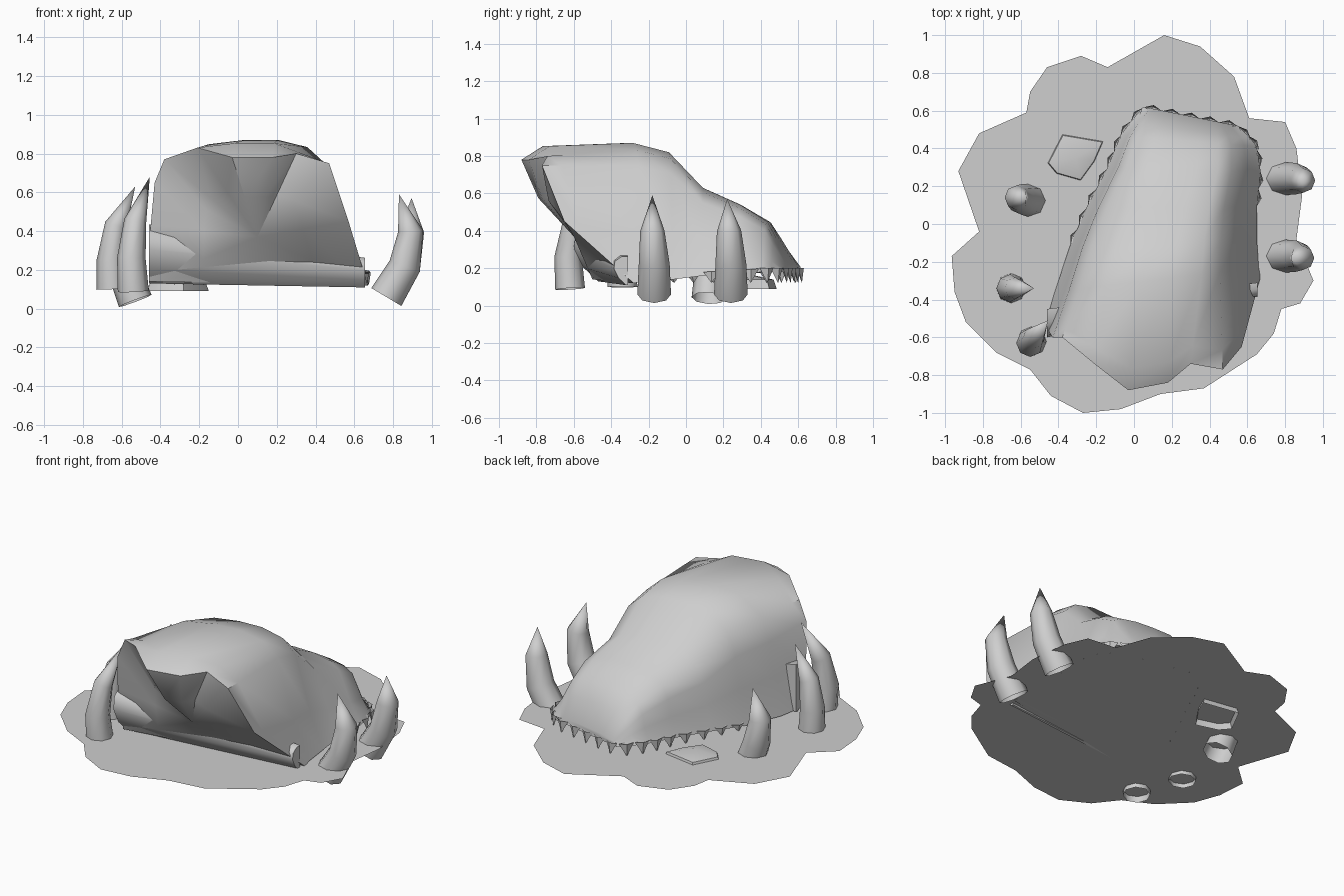
import bpy
import bmesh
import math
from mathutils import Vector

cube = bpy.data.objects.get("Cube")
if cube:
    bpy.data.objects.remove(cube, do_unlink=True)

bone = bpy.data.materials.new("plain_grey")
bone.use_nodes = True
bone.diffuse_color = (0.62, 0.62, 0.62, 1)
bone.node_tree.nodes["Principled BSDF"].inputs["Base Color"].default_value = bone.diffuse_color

GROUND = 0.125


def finish(name, bm, angle=None, recalc=True):
    """Turn a bmesh into a named object, smooth below the given angle."""
    if recalc:
        bmesh.ops.recalc_face_normals(bm, faces=bm.faces[:])
    mesh = bpy.data.meshes.new(name)
    bm.to_mesh(mesh)
    bm.free()
    mesh.materials.append(bone)
    obj = bpy.data.objects.new(name, mesh)
    bpy.context.collection.objects.link(obj)
    if angle:
        bpy.ops.object.select_all(action="DESELECT")
        obj.select_set(True)
        bpy.context.view_layer.objects.active = obj
        bpy.ops.object.shade_smooth_by_angle(angle=math.radians(angle))


def loft(bm, rows):
    """Bridge closed rows of points that all have the same length."""
    rings = [[bm.verts.new(p) for p in row] for row in rows]
    for low, high in zip(rings, rings[1:]):
        for i in range(len(low)):
            j = (i + 1) % len(low)
            bm.faces.new((low[i], low[j], high[j], high[i]))
    return rings


def fan(bm, ring, point):
    """Close a ring with triangles to one point."""
    tip = bm.verts.new(point)
    for i, vert in enumerate(ring):
        bm.faces.new((vert, ring[(i + 1) % len(ring)], tip))


# Ground patch with a ragged outline
outline = [
    (.16, 1), (.35, .94), (.53, .78), (.61, .56), (.8, .54), (.86, .4), (.89, .15),
    (.86, -.08), (.95, -.3), (.88, -.42), (.78, -.45), (.74, -.58), (.65, -.69),
    (.37, -.87), (.14, -.9), (-.07, -.98), (-.27, -1), (-.44, -.91), (-.55, -.77),
    (-.73, -.68), (-.89, -.52), (-.95, -.36), (-.965, -.17), (-.82, -.04),
    (-.93, .28), (-.82, .48), (-.57, .59), (-.55, .7), (-.46, .83), (-.28, .89),
    (-.14, .83)]
bm = bmesh.new()
bm.faces.new([bm.verts.new((x, y, GROUND)) for x, y in reversed(outline)])
finish("ground_patch", bm, recalc=False)

# Skull: overhanging brow rim, then cross-sections running back to the snout
brow_rim = [Vector(p) for p in (
    (-.46, -.5, .14), (-.45, -.57, .43), (-.43, -.6, .65), (-.38, -.6, .77),
    (-.21, -.74, .83), (-.03, -.88, .78), (.18, -.84, .78), (.3, -.74, .8),
    (.47, -.77, .75), (.57, -.65, .45), (.67, -.28, .12))]
section = [(0, 0), (.05, .32), (.07, .62), (.12, .82), (.25, .97), (.42, 1),
           (.58, 1), (.72, .95), (.81, .83), (.91, .33), (1, 0)]
# y, left x, right x, base z, top z, tilt
stations = [
    (-.36, -.42, .66, .13, .87, -.13), (-.12, -.34, .65, .14, .82, -.05),
    (.09, -.25, .65, .16, .63, 0), (.3, -.14, .67, .17, .54, .02),
    (.47, -.07, .65, .18, .45, .06), (.54, -.02, .62, .18, .35, .09),
    (.62, .05, .55, .18, .22, .1)]


def cross_section(y, left, right, base, top, tilt):
    return [Vector((left + (right - left) * u, y - tilt * u, base + (top - base) * v))
            for u, v in section]


body = [cross_section(*s) for s in stations]
lip = []
for rim, behind, (u, v) in zip(brow_rim, body[0], section):
    raised = rim.lerp(behind, 0.2)
    raised.z += 0.055 if v == 1 else 0
    lip.append(raised)

# The rear face slopes down and inward from the brow to the bar
rear_centre = Vector((.1, -.6, .37))
rear_face = [p.lerp(rear_centre, 0.5) + Vector((0, -.05 if p.z > .7 else 0, 0))
             for p in brow_rim]
bm = bmesh.new()
rings = loft(bm, [rear_face, brow_rim, lip] + body)
fan(bm, rings[0], rear_centre)
fan(bm, rings[-1], sum(body[-1], Vector()) / len(section))
finish("skull", bm, 45)

# Rounded bar across the lower rear of the skull
bar_profile = [(.02, 0), (0, -.005), (-.08, .07), (-.13, .17), (-.12, .25), (-.05, .3), (.02, .3)]


def bar_end(x, y, z, size):
    return [(x, y + a * size, z + b * size) for a, b in bar_profile]


bm = bmesh.new()
rings = loft(bm, [bar_end(-.46, -.47, .135, 1), bar_end(.655, -.32, .112, .5)])
for ring in rings:
    bm.faces.new(ring)
finish("rear_bar", bm, 50)

# Teeth spaced along the lower edge of the snout
edge = [row[0] for row in body[1:]] + [row[-1] for row in reversed(body[2:])]
bm = bmesh.new()
for start, end in zip(edge, edge[1:]):
    along = end - start
    steps = max(1, round(along.length / 0.1))
    side = along.normalized()
    out = Vector((-side.y, side.x, 0))
    for k in range(steps):
        spot = start + along * ((k + 0.5) / steps)
        root = [spot + side * a + out * b + Vector((0, 0, .02))
                for a, b in ((-.045, 0), (0, .02), (.045, 0), (0, -.02))]
        ring = [bm.verts.new(p) for p in root]
        fan(bm, ring, (spot.x + out.x * .01, spot.y + out.y * .01, GROUND - .004))
finish("teeth", bm)


def tusk(name, path, radius=0.09, sides=8):
    """Curved, tapered tusk with an open base."""
    path = [Vector(p) for p in path]
    rows = []
    for i, centre in enumerate(path[:-1]):
        direction = (path[i + 1] - path[max(i - 1, 0)]).normalized()
        across = Vector((0, 1, 0)).cross(direction).normalized()
        depth = direction.cross(across)
        size = radius * (1, 0.92, 0.72)[i]
        rows.append([centre + size * (across * math.cos(t) + depth * math.sin(t))
                     for t in (math.tau * k / sides for k in range(sides))])
    bm = bmesh.new()
    rings = loft(bm, rows)
    fan(bm, rings[-1], path[-1])
    finish(name, bm, 50)


# Tusks around the skull
tusk("left_back_tusk", [(.765, .24, .06), (.86, .24, .22), (.895, .23, .4), (.895, .22, .57)])
tusk("left_front_tusk", [(.765, -.17, .06), (.86, -.17, .22), (.89, -.18, .4), (.83, -.18, .59)])
tusk("right_back_tusk", [(-.53, .12, .04), (-.59, .13, .2), (-.62, .14, .36), (-.57, .14, .54)])
tusk("right_middle_tusk", [(-.65, -.34, .1), (-.655, -.34, .25), (-.63, -.34, .43), (-.53, -.34, .63)], .08)
tusk("right_front_tusk", [(-.54, -.62, .09), (-.55, -.63, .26), (-.53, -.6, .45), (-.455, -.51, .68)], .08)

# Low stone beside the snout
stone_edge = [(-.47, .32), (-.385, .485), (-.15, .445), (-.2, .33), (-.28, .22), (-.42, .26)]
middle = Vector((-.31, .35, .165))
foot = [Vector((x, y, .09)) for x, y in stone_edge]
shoulder = [p.lerp(middle, 0.12) + Vector((0, 0, .04)) for p in foot]
bm = bmesh.new()
rings = loft(bm, [foot, shoulder])
fan(bm, rings[-1], middle)
finish("stone", bm, 50)
